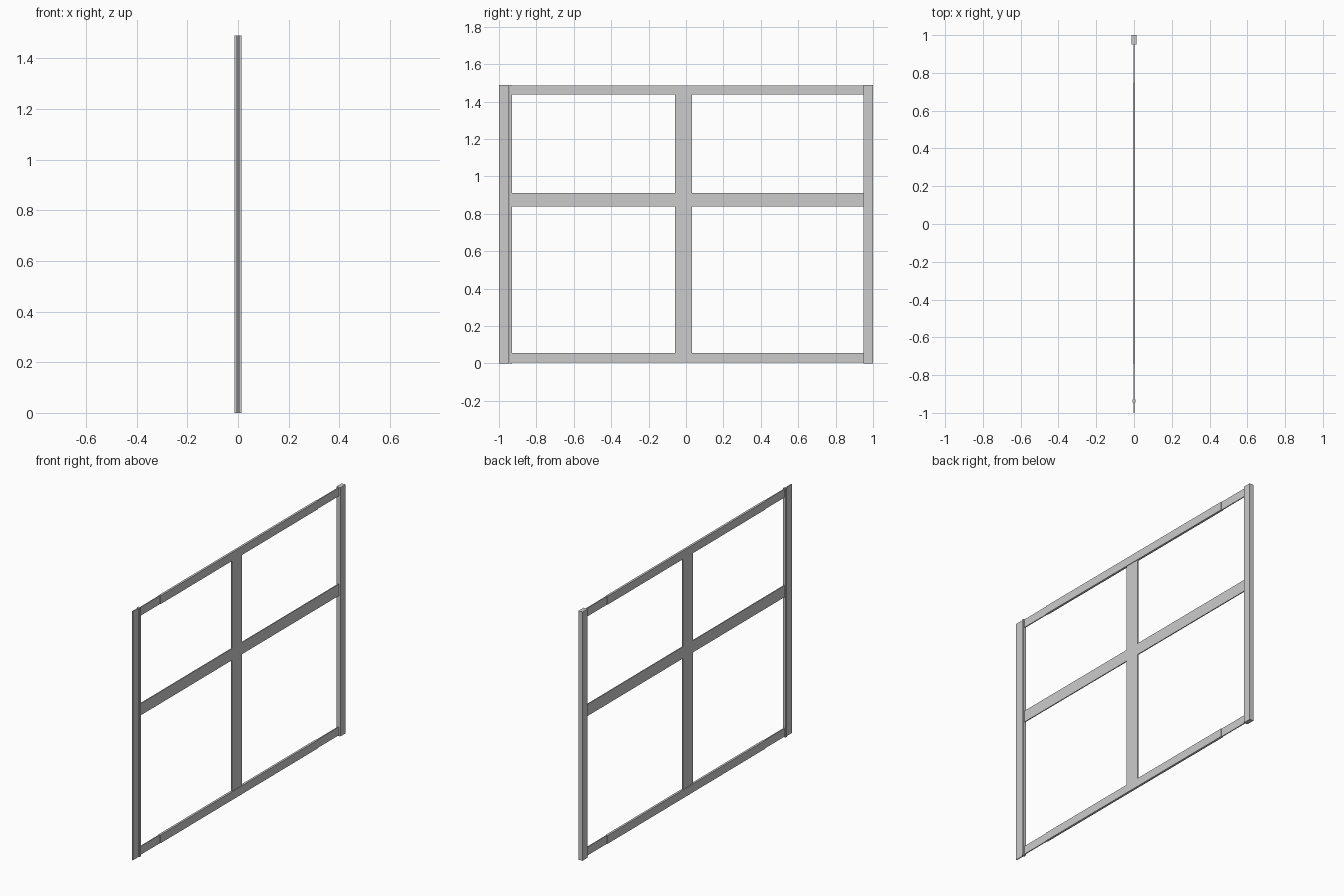
import bpy

if "Cube" in bpy.data.objects:
    bpy.data.objects.remove(bpy.data.objects["Cube"])


def box(name, x, y, z):
    """Axis-aligned box from half-thickness x and (min, max) ranges in y and z."""
    bpy.ops.mesh.primitive_cube_add(size=1, location=(0, sum(y) / 2, sum(z) / 2))
    ob = bpy.context.object
    ob.name = name
    ob.scale = (2 * x, y[1] - y[0], z[1] - z[0])
    bpy.ops.object.transform_apply(location=False, rotation=False, scale=True)
    return ob


THIN = 0.003
FULL = (0.0, 1.49)

# Thick side post
box("closing_stile", 0.013, (0.95, 1.0), FULL)

# Thin side plate with a thicker vertical lip on its inner edge
box("hinge_plate", THIN, (-1.0, -0.945), FULL)
box("hinge_lip", 0.008, (-0.945, -0.93), FULL)

# Top and bottom rails, each thickened along the middle stretch
for name, z in (("bottom", (0.005, 0.055)), ("top", (1.437, 1.487))):
    for side, y in (("left", (-0.93, -0.742)), ("right", (0.75, 0.95))):
        box(f"{name}_rail_{side}", THIN, y, z)
    box(f"{name}_rail_channel", 0.0065, (-0.742, 0.75), z)

# Crossing bars, the upright split around the middle rail
box("middle_rail", THIN, (-0.93, 0.95), (0.84, 0.91))
box("lower_mullion", THIN, (-0.06, 0.033), (0.055, 0.84))
box("upper_mullion", THIN, (-0.06, 0.033), (0.91, 1.437))
